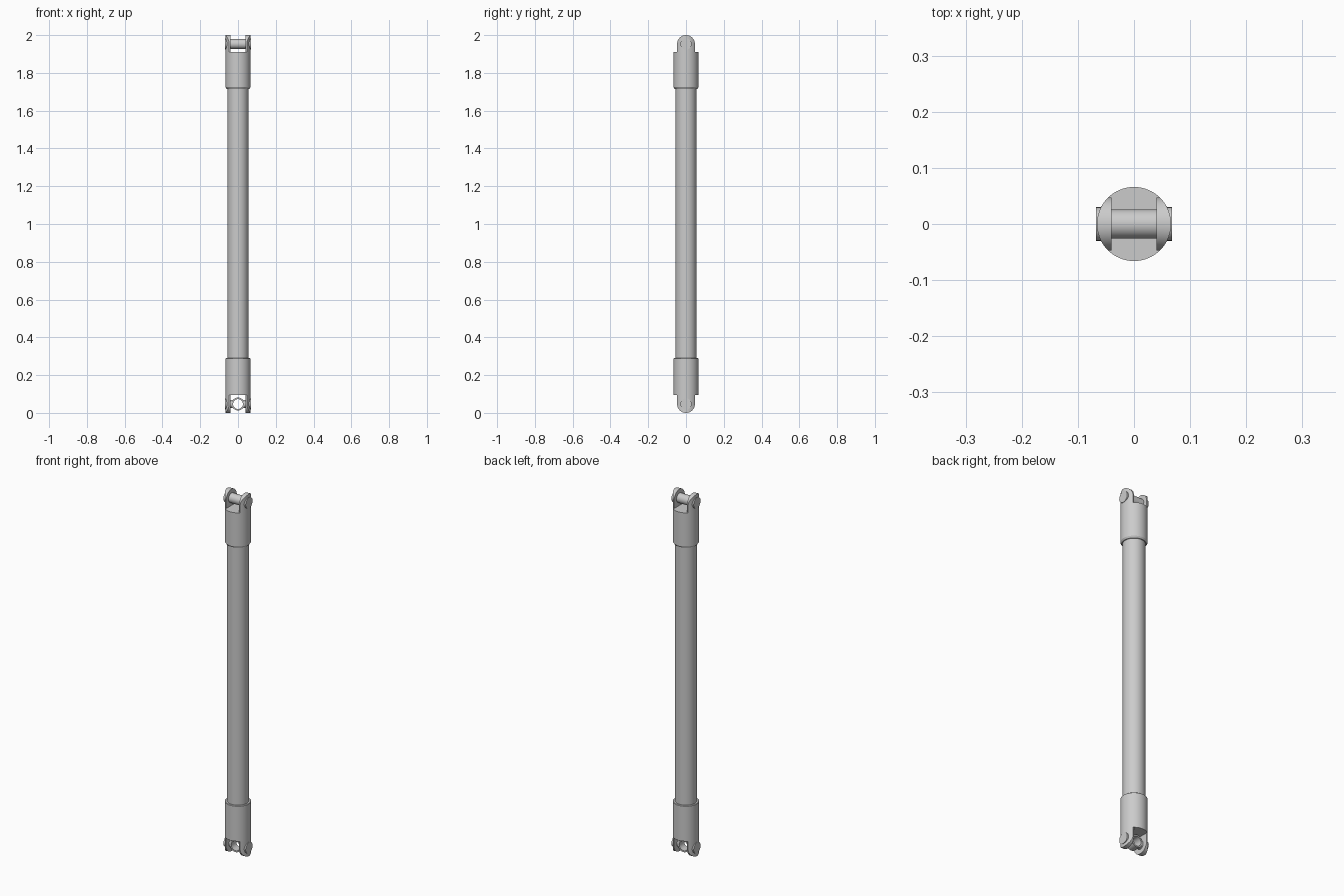
import bpy, bmesh
from math import pi, cos, sin, sqrt, radians
from mathutils import Matrix

if "Cube" in bpy.data.objects:
    bpy.data.objects.remove(bpy.data.objects["Cube"])

R = 0.066      # collar radius
LUG = 0.047    # lug half width
GAP = 0.04     # half gap between lugs
TO_X = Matrix.Rotation(pi / 2, 4, 'Y')
TO_Y = Matrix.Rotation(pi / 2, 4, 'X')


def finish(name, bm):
    bmesh.ops.remove_doubles(bm, verts=bm.verts, dist=1e-6)
    bmesh.ops.recalc_face_normals(bm, faces=bm.faces)
    mesh = bpy.data.meshes.new(name)
    bm.to_mesh(mesh)
    bm.free()
    ob = bpy.data.objects.new(name, mesh)
    bpy.context.collection.objects.link(ob)
    bpy.context.view_layer.objects.active = ob
    ob.select_set(True)
    bpy.ops.object.shade_smooth_by_angle(angle=radians(30))
    ob.select_set(False)
    return ob


def lathe(name, profile, matrix=Matrix(), loc=(0, 0, 0), closed=False, n=48):
    """Revolve (radius, height) points around the local z axis."""
    bm = bmesh.new()
    rings = [[bm.verts.new((r * cos(2 * pi * i / n), r * sin(2 * pi * i / n), z))
              for i in range(n)] for r, z in profile]
    pairs = list(zip(rings, rings[1:]))
    if closed:
        pairs.append((rings[-1], rings[0]))
    else:
        bm.faces.new(rings[0])
        bm.faces.new(rings[-1])
    for a, b in pairs:
        for i in range(n):
            j = (i + 1) % n
            bm.faces.new((a[i], a[j], b[j], b[i]))
    bmesh.ops.transform(bm, matrix=Matrix.Translation(loc) @ matrix, verts=bm.verts)
    return finish(name, bm)


def lug(name, side, up, z_base, z_mid):
    """Round-ended fork arm whose outer face follows the collar."""
    bm = bmesh.new()
    cols = []
    n = 24
    for i in range(n + 1):
        y = -LUG * cos(pi * i / n)
        z_end = z_mid + up * LUG * sin(pi * i / n)
        x_out = sqrt(R * R - y * y)
        cols.append([bm.verts.new((side * x, y, z)) for x, z in
                     ((GAP, z_base), (GAP, z_end), (x_out, z_end), (x_out, z_base))])
    for a, b in zip(cols, cols[1:]):
        for k in range(4):
            m = (k + 1) % 4
            bm.faces.new((a[k], a[m], b[m], b[k]))
    bm.faces.new(cols[0])
    bm.faces.new(cols[-1])
    finish(name, bm)


# Main tube
lathe("main_tube", [(0.055, 0.27), (0.055, 1.74)], n=64)

# Collars
lathe("lower_collar", [(R, 0.095), (R, 0.288), (R - 0.002, 0.29)], n=64)
lathe("upper_collar", [(0.06, 1.715), (R, 1.724), (R, 1.91)], n=64)

# Fork arms with pin heads
for end, up, z_base, z_mid in (("lower", -1, 0.095, LUG), ("upper", 1, 1.91, 2 - LUG)):
    for side_name, s in (("left", -1), ("right", 1)):
        lug(f"{end}_{side_name}_lug", s, up, z_base, z_mid)
        lathe(f"{end}_{side_name}_pin_head", [(0.03, -0.01), (0.03, 0.01)],
              TO_X, (s * 0.058, 0, z_mid))

# Upper cross pin
lathe("upper_pin", [(0.026, -0.045), (0.026, 0.045)], TO_X, (0, 0, 2 - LUG))

# Lower eye, open front to back, held by two stub pins
lathe("lower_eye", [(0.026, -0.022), (0.034, -0.022), (0.034, 0.022), (0.026, 0.022)],
      TO_Y, (0, 0, LUG), closed=True)
for side_name, s in (("left", -1), ("right", 1)):
    lathe(f"lower_{side_name}_stub_pin", [(0.022, -0.007), (0.022, 0.007)],
          TO_X, (s * 0.036, 0, LUG))
